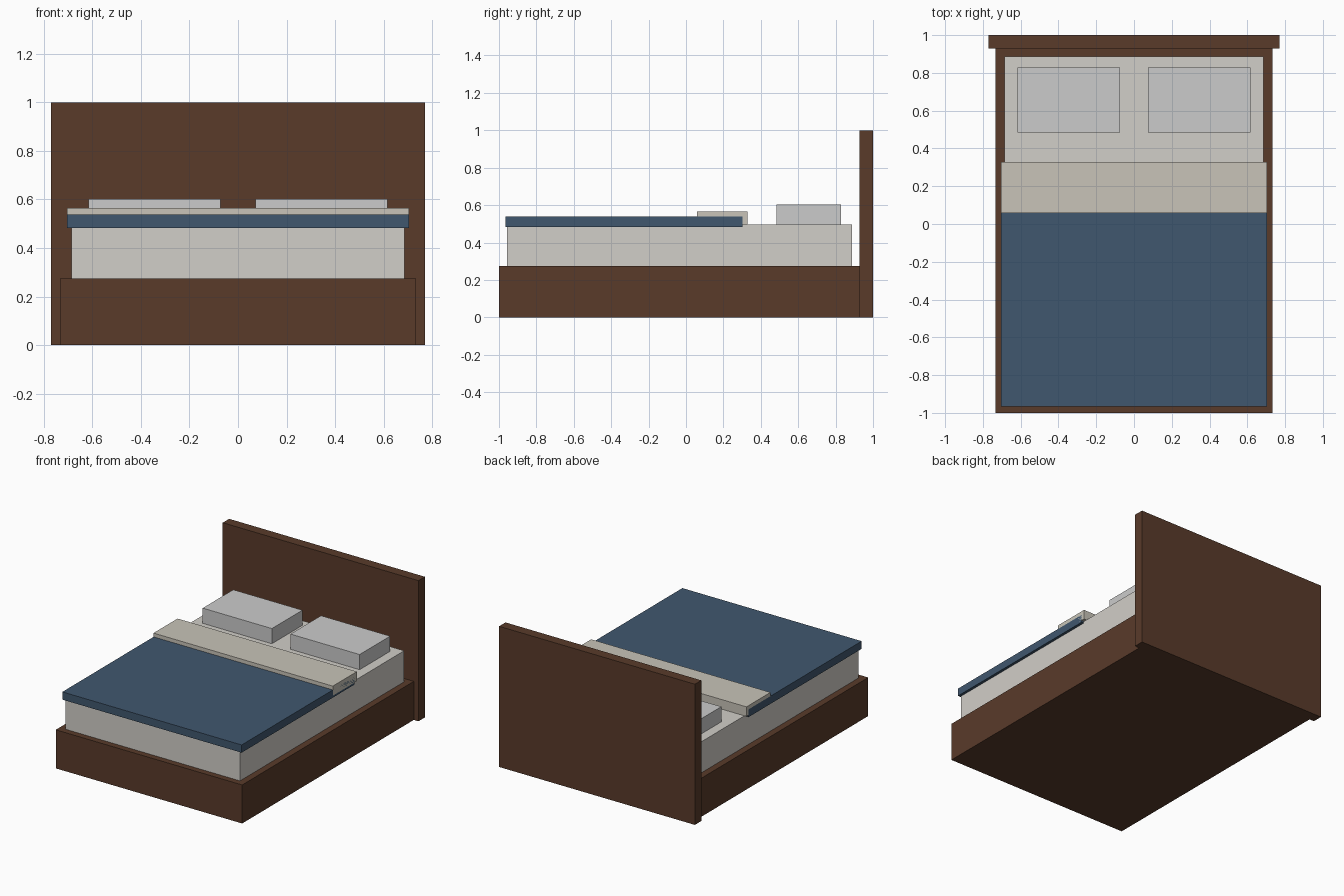
import bpy

if "Cube" in bpy.data.objects:
    bpy.data.objects.remove(bpy.data.objects["Cube"])


def material(name, rgb):
    m = bpy.data.materials.new(name)
    m.diffuse_color = (*rgb, 1)
    m.use_nodes = True
    m.node_tree.nodes["Principled BSDF"].inputs["Base Color"].default_value = m.diffuse_color
    return m


def box(name, x, y, z, mat=None):
    """Box given by its (min, max) range on each axis."""
    bpy.ops.mesh.primitive_cube_add(size=1, location=[(a + b) / 2 for a, b in (x, y, z)])
    ob = bpy.context.object
    ob.name = name
    ob.scale = [b - a for a, b in (x, y, z)]
    bpy.ops.object.transform_apply(location=False, rotation=False, scale=True)
    if mat:
        ob.data.materials.append(mat)
    return ob


wood = material("dark_wood", (0.10, 0.043, 0.023))
linen = material("linen", (0.64, 0.62, 0.58))
blue = material("blue_fabric", (0.051, 0.096, 0.158))
cream = material("cream_fabric", (0.58, 0.55, 0.48))

# Wooden frame
box("bed_base", (-0.733, 0.733), (-1.0, 0.928), (0, 0.274), wood)
box("headboard", (-0.77, 0.77), (0.928, 1.0), (0, 1.0), wood)

# Bedding
box("mattress", (-0.686, 0.686), (-0.957, 0.887), (0.274, 0.495), linen)
box("duvet", (-0.705, 0.705), (-0.966, 0.302), (0.483, 0.538), blue)
box("duvet_fold", (-0.705, 0.705), (0.058, 0.328), (0.497, 0.565), cream)

# Pair of pillows
for side, s in (("left", -1), ("right", 1)):
    box("pillow_" + side, sorted((s * 0.073, s * 0.617)), (0.485, 0.828), (0.494, 0.603))
